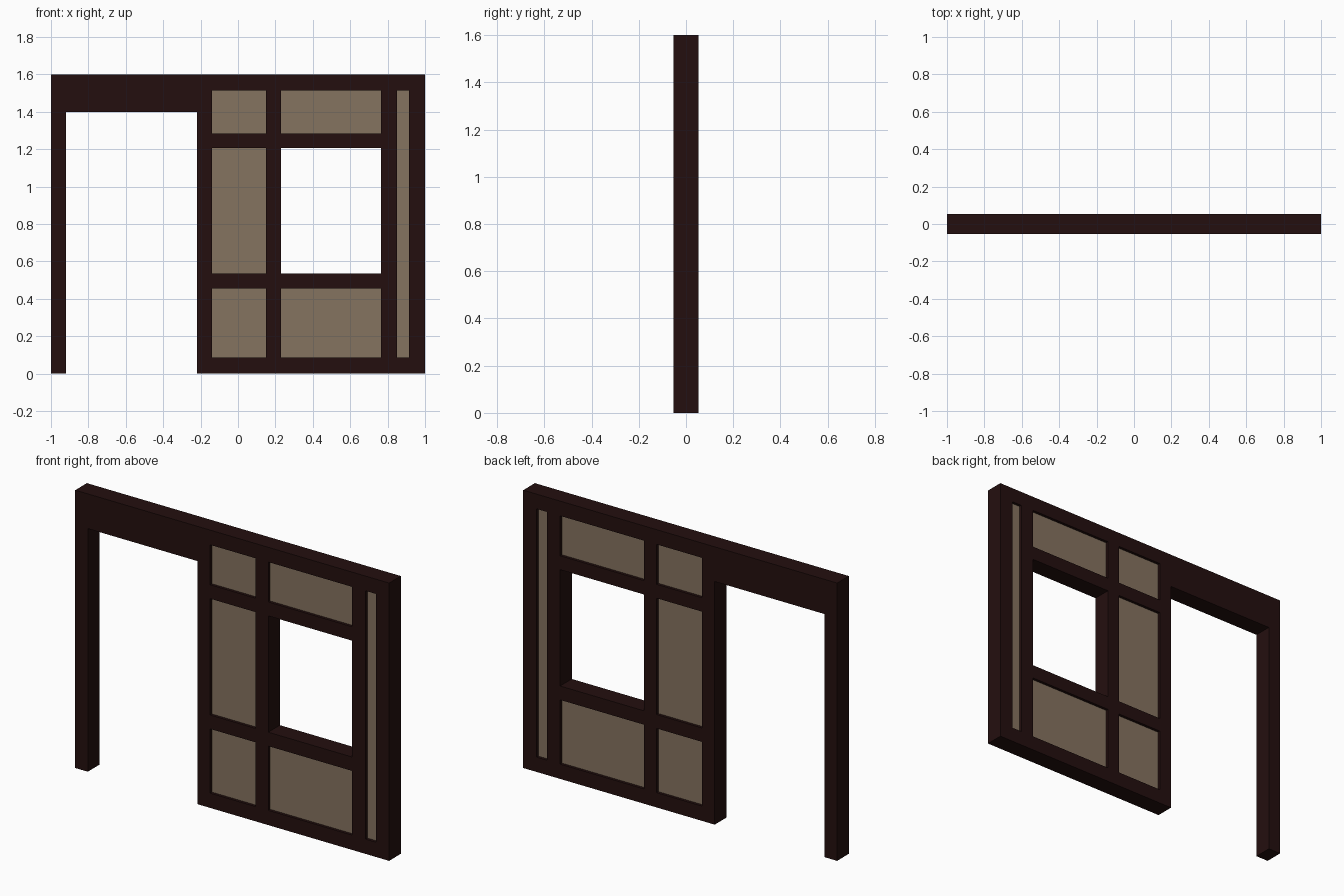
import bpy

if "Cube" in bpy.data.objects:
    bpy.data.objects.remove(bpy.data.objects["Cube"])

def material(name, rgb):
    m = bpy.data.materials.new(name)
    m.diffuse_color = (*rgb, 1)
    m.use_nodes = True
    m.node_tree.nodes["Principled BSDF"].inputs["Base Color"].default_value = m.diffuse_color
    return m

WOOD = material("dark timber", (0.0175, 0.0048, 0.0045))
PLASTER = material("tan plaster", (0.235, 0.172, 0.115))
DEPTH = 0.053      # half thickness of the timbers
INSET = 0.037      # half thickness of the recessed infill

def box(name, x0, x1, z0, z1, half, mat):
    bpy.ops.mesh.primitive_cube_add(size=1, location=((x0 + x1) / 2, 0, (z0 + z1) / 2))
    o = bpy.context.object
    o.name = name
    o.scale = (x1 - x0, 2 * half, z1 - z0)
    bpy.ops.object.transform_apply(location=False, rotation=False, scale=True)
    o.data.materials.append(mat)

# Full-width top beam, door lintel and bottom sill
box("top_beam", -1, 1, 1.515, 1.6, DEPTH, WOOD)
box("door_lintel", -0.92, -0.14, 1.4, 1.515, DEPTH, WOOD)
box("bottom_sill", -0.14, 0.915, 0, 0.085, DEPTH, WOOD)

# Upright posts
box("left_post", -1, -0.92, 0, 1.515, DEPTH, WOOD)
box("door_post", -0.22, -0.14, 0, 1.4, DEPTH, WOOD)
box("middle_post", 0.15, 0.23, 0.085, 1.515, DEPTH, WOOD)
box("window_post", 0.765, 0.85, 0.085, 1.515, DEPTH, WOOD)
box("right_post", 0.915, 1, 0, 1.515, DEPTH, WOOD)

# Cross rails and plaster infill for the two wide bays; window stays open
for bay, x0, x1 in (("narrow", -0.14, 0.15), ("window", 0.23, 0.765)):
    box(bay + "_lower_rail", x0, x1, 0.455, 0.535, DEPTH, WOOD)
    box(bay + "_upper_rail", x0, x1, 1.205, 1.285, DEPTH, WOOD)
    box(bay + "_lower_panel", x0, x1, 0.085, 0.455, INSET, PLASTER)
    box(bay + "_upper_panel", x0, x1, 1.285, 1.515, INSET, PLASTER)
box("narrow_middle_panel", -0.14, 0.15, 0.535, 1.205, INSET, PLASTER)
box("side_strip_panel", 0.85, 0.915, 0.085, 1.515, INSET, PLASTER)
